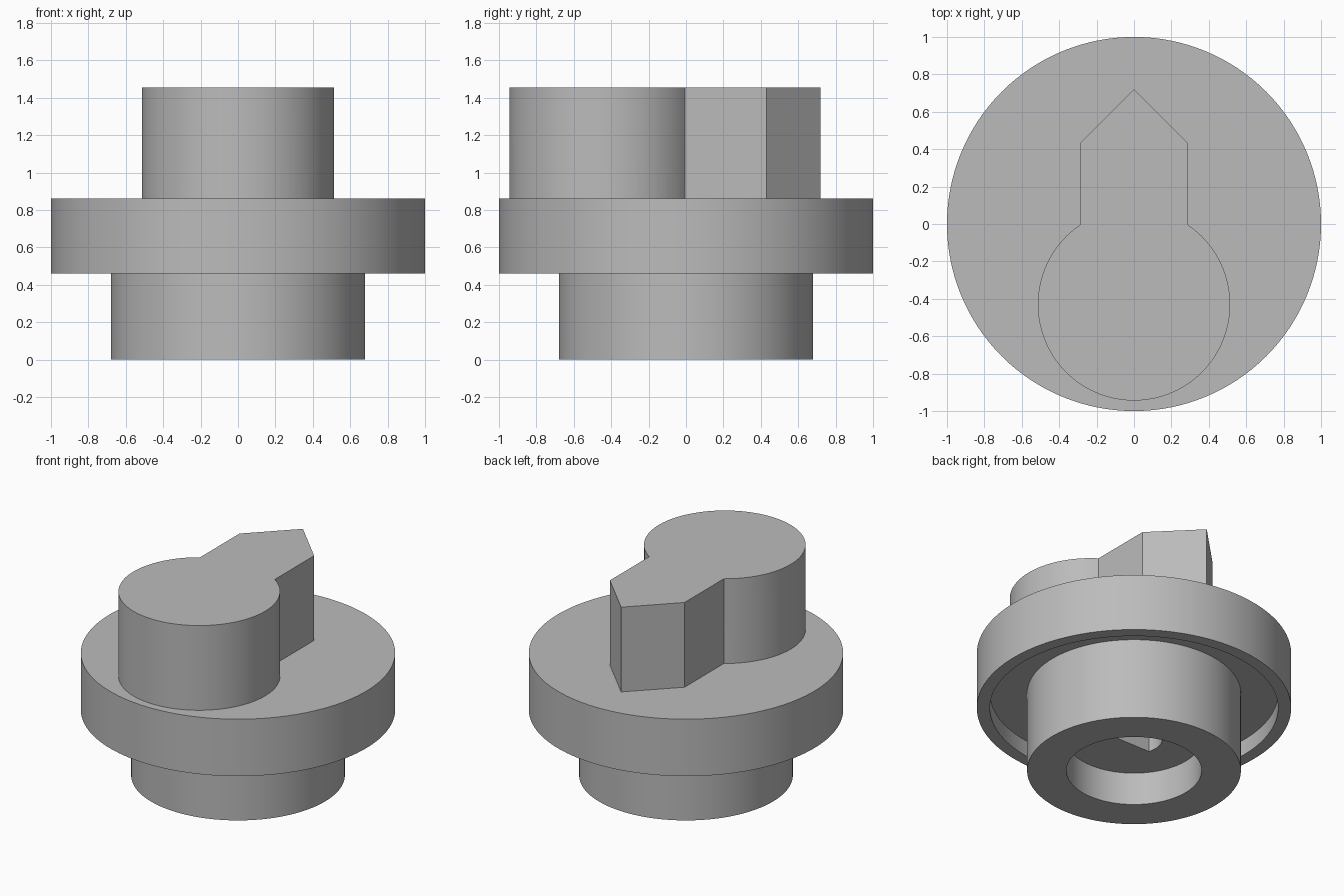
import bpy, bmesh
from math import pi, sin, cos, sqrt, atan2, asin
from mathutils import Vector

cube = bpy.data.objects.get("Cube")
if cube:
    bpy.data.objects.remove(cube, do_unlink=True)

# One plain grey for the whole part
grey = bpy.data.materials.new("plain_grey")
grey.use_nodes = True
colour = (0.5, 0.5, 0.5, 1)
grey.diffuse_color = colour
grey.node_tree.nodes["Principled BSDF"].inputs["Base Color"].default_value = colour


def finish(bm, name):
    bmesh.ops.recalc_face_normals(bm, faces=bm.faces)
    mesh = bpy.data.meshes.new(name)
    bm.to_mesh(mesh)
    bm.free()
    mesh.materials.append(grey)
    obj = bpy.data.objects.new(name, mesh)
    bpy.context.collection.objects.link(obj)
    return obj


def lathe(name, profile, steps=128):
    bm = bmesh.new()
    verts = [bm.verts.new((r, 0, z)) for r, z in profile]
    edges = [bm.edges.new(pair) for pair in zip(verts, verts[1:])]
    bmesh.ops.spin(bm, geom=verts + edges, cent=(0, 0, 0), axis=(0, 0, 1),
                   angle=2 * pi, steps=steps)
    bmesh.ops.remove_doubles(bm, verts=bm.verts, dist=1e-4)
    return finish(bm, name)


def prism(name, outline, bottom, top):
    bm = bmesh.new()
    face = bm.faces.new([bm.verts.new((x, y, bottom)) for x, y in outline])
    new = bmesh.ops.extrude_face_region(bm, geom=[face])["geom"]
    moved = [v for v in new if isinstance(v, bmesh.types.BMVert)]
    bmesh.ops.translate(bm, verts=moved, vec=Vector((0, 0, top - bottom)))
    return finish(bm, name)


def arc(cy, radius, start, end, steps):
    angles = [start + (end - start) * i / steps for i in range(steps + 1)]
    return [(radius * cos(a), cy + radius * sin(a)) for a in angles]


def combine(target, other, operation):
    mod = target.modifiers.new(operation.lower(), 'BOOLEAN')
    mod.operation, mod.solver, mod.object = operation, 'EXACT', other
    bpy.context.view_layer.objects.active = target
    bpy.ops.object.modifier_apply(modifier=mod.name)
    bpy.data.objects.remove(other, do_unlink=True)


# Flanged body: bored neck below, shallow recess under the flange
knob = lathe("control_knob", [
    (0, 0.23), (0.43, 0.23), (0.43, 0), (0.68, 0), (0.68, 0.57),
    (0.917, 0.57), (0.917, 0.46), (1, 0.46), (1, 0.86), (0, 0.86)])

# Grip: round lobe at the front with a pointed tab to the back
cy, radius, half = -0.43, 0.514, 0.29
join = atan2(sqrt(radius ** 2 - half ** 2), half)
lobe = arc(cy, radius, pi - join, 2 * pi + join, 112)
grip = prism("grip", lobe + [(half, 0.43), (0, 0.72), (-half, 0.43)], 0.8, 1.455)
combine(knob, grip, 'UNION')

# D-shaped shaft socket, flat towards the front
flat, shaft = -0.057, 0.18
tilt = asin(flat / shaft)
socket = prism("shaft_socket", arc(0, shaft, tilt, pi - tilt, 48), 0.15, 0.9)
combine(knob, socket, 'DIFFERENCE')

# Smooth curved walls with crisp edges
bpy.ops.object.select_all(action='DESELECT')
knob.select_set(True)
bpy.context.view_layer.objects.active = knob
bpy.ops.object.shade_smooth_by_angle(angle=pi / 6)
